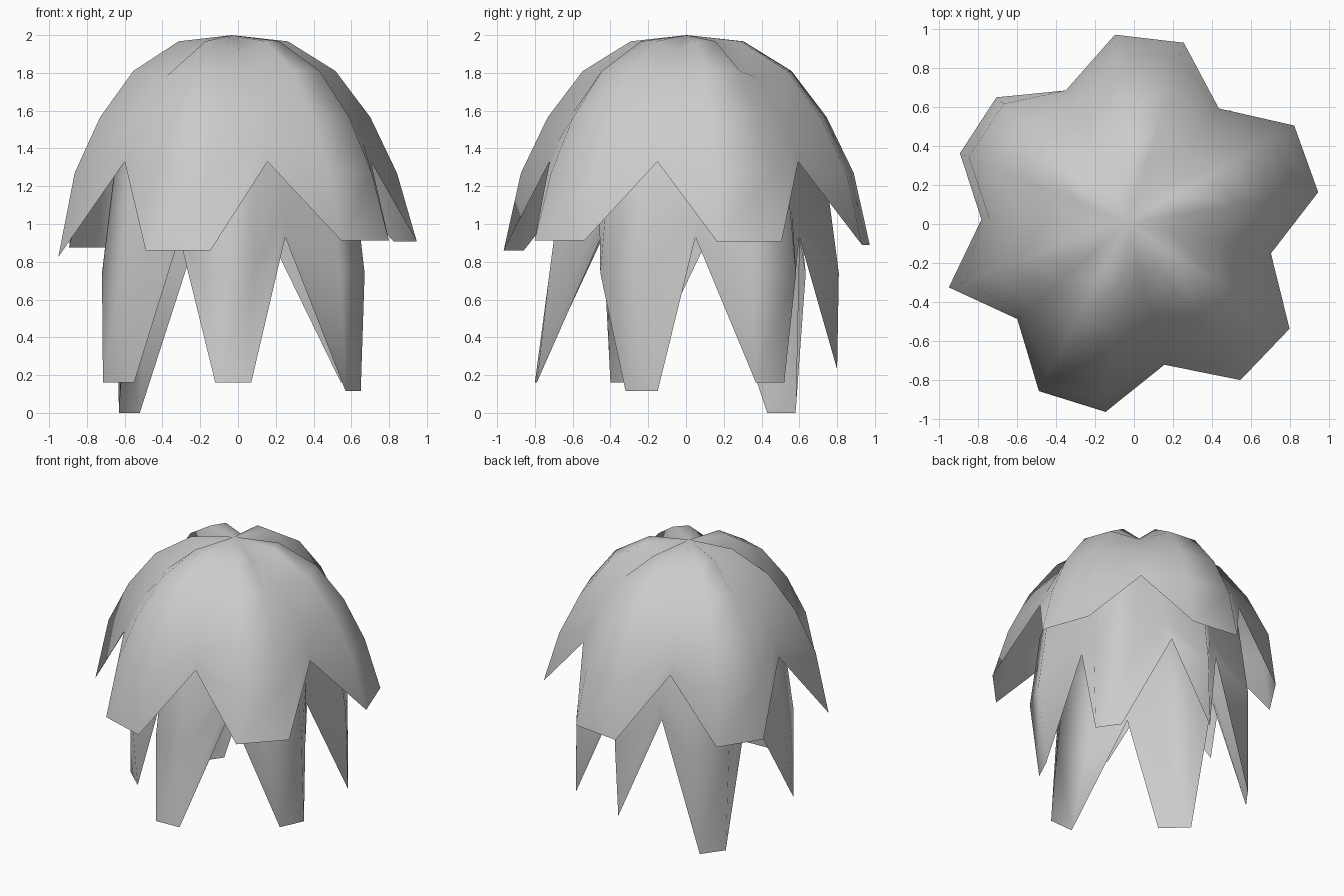
import bpy, math

if "Cube" in bpy.data.objects:
    bpy.data.objects.remove(bpy.data.objects["Cube"])

COLS = 17
STEP = 2 * math.pi / COLS


def petal_dome(name, centre, scale, apex_z, start_deg, ridge, valley, rim):
    """Dome of 17 columns; every third column is a valley ending in a notch."""
    cx, cy = centre
    verts = [(cx, cy, apex_z)]
    columns = []
    for k in range(COLS):
        a = math.radians(start_deg) - k * STEP
        col = []
        for r, z in (ridge if k % 3 else valley):
            col.append(len(verts))
            verts.append((cx + r * scale[0] * math.cos(a),
                          cy + r * scale[1] * math.sin(a), z))
        col.append(len(verts))
        verts.append(rim[k])
        columns.append(col)
    faces = []
    for k in range(COLS):
        a, b = columns[k], columns[(k + 1) % COLS]
        faces.append((0, b[0], a[0]))
        for i in range(len(a) - 1):
            faces.append((a[i], b[i], b[i + 1], a[i + 1]))
    mesh = bpy.data.meshes.new(name)
    mesh.from_pydata(verts, [], faces)
    for p in mesh.polygons:
        p.use_smooth = True
    obj = bpy.data.objects.new(name, mesh)
    bpy.context.collection.objects.link(obj)
    return obj


# Outer petals: short, flared, blunt tips (radius and height per petal)
ox, oy = -0.032, 0.005
petals = [(0.934, 0.875), (0.97, 0.89), (0.991, 0.908),
          (0.993, 0.912), (0.977, 0.86), (0.977, 0.825)]
outer_rim = []
for k in range(COLS):
    r, z = petals[k // 3] if k % 3 else (0.752, 1.33)
    a = math.radians(178.6) - k * STEP
    outer_rim.append((ox + r * math.cos(a), oy + r * math.sin(a), z))
petal_dome("outer_petals", (ox, oy), (1, 1), 2.0, 178.6,
           [(0.30, 1.967), (0.555, 1.81), (0.742, 1.565), (0.885, 1.27)],
           [(0.24, 1.915), (0.47, 1.775), (0.63, 1.58), (0.71, 1.43)],
           outer_rim)

# Inner petals: narrower dome; rim runs notch, tip, tip ... with one single-point petal
inner_rim = [(0.17, 0.60, 0.93), (0.545, 0.52, 0.16), (0.65, 0.37, 0.16),
             (0.505, 0.05, 0.93), (0.65, -0.15, 0.115), (0.57, -0.32, 0.115),
             (0.25, -0.45, 0.93), (0.07, -0.79, 0.16), (-0.12, -0.80, 0.16),
             (-0.31, -0.44, 0.93), (-0.55, -0.40, 0.16), (-0.715, -0.25, 0.16),
             (-0.59, 0.12, 0.93), (-0.63, 0.43, 0.0), (-0.52, 0.58, 0.0),
             (-0.22, 0.60, 0.93), (0.0, 0.80, 0.23)]
petal_dome("inner_petals", (-0.015, 0.04), (0.94, 1.0), 1.92, 66,
           [(0.29, 1.87), (0.54, 1.66), (0.70, 1.27), (0.77, 0.74)],
           [(0.24, 1.83), (0.43, 1.62), (0.54, 1.34), (0.57, 1.08)],
           inner_rim)
